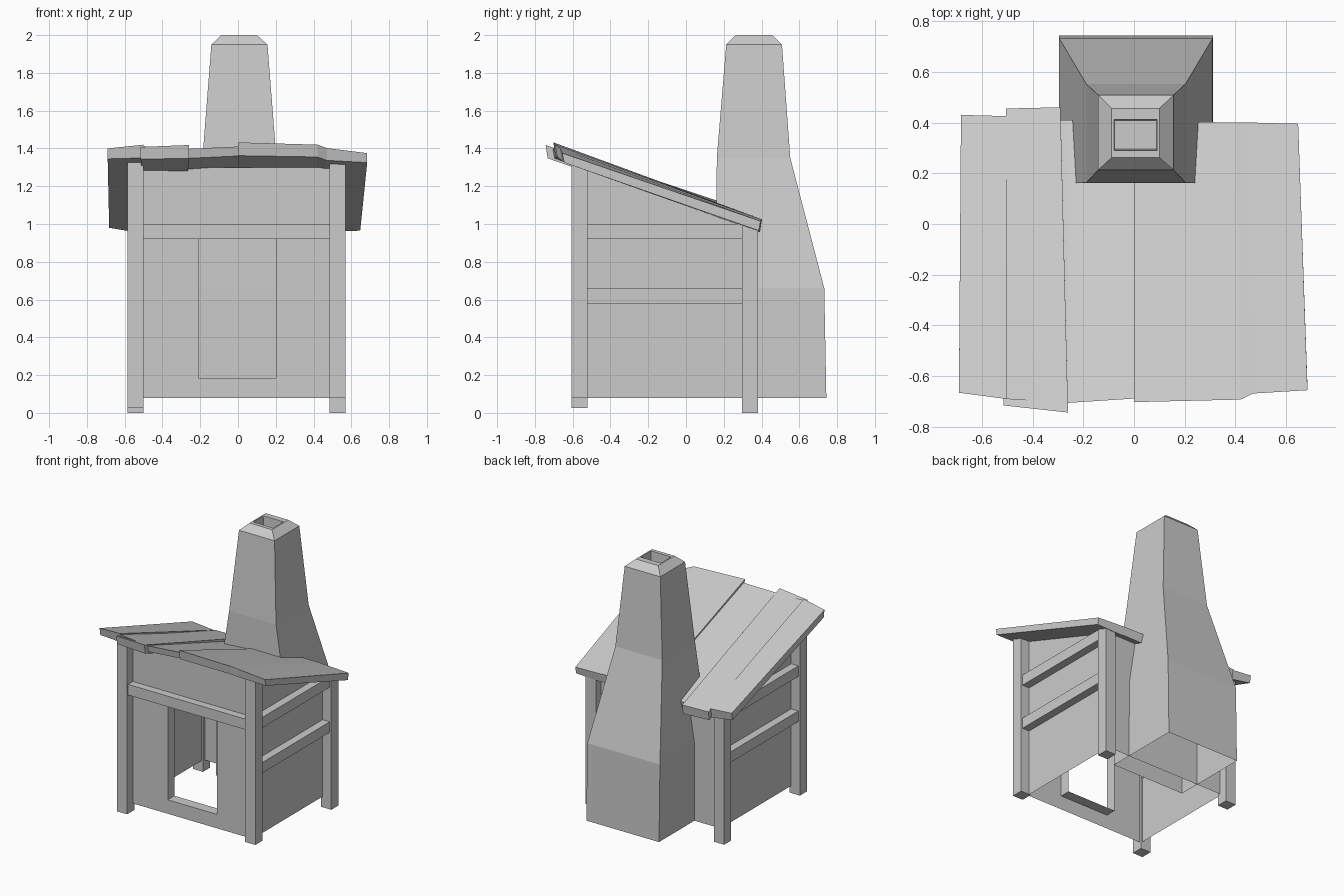
import bpy

if "Cube" in bpy.data.objects:
    bpy.data.objects.remove(bpy.data.objects["Cube"])

CX = -0.0075  # centre line of the timber frame


def mesh_object(name, verts, faces):
    me = bpy.data.meshes.new(name)
    me.from_pydata(verts, [], faces)
    me.update()
    ob = bpy.data.objects.new(name, me)
    bpy.context.collection.objects.link(ob)
    return ob


def under_roof(y):
    """Height just inside the roof slab at depth y."""
    return 1.325 - 0.36 * (y + 0.6)


def box(name, x0, x1, y0, y1, z0, z1=None):
    """Box; without z1 its top follows the roof slope."""
    ta, tb = (z1, z1) if z1 is not None else (under_roof(y0), under_roof(y1))
    v = [(x0, y0, z0), (x1, y0, z0), (x1, y1, z0), (x0, y1, z0),
         (x0, y0, ta), (x1, y0, ta), (x1, y1, tb), (x0, y1, tb)]
    f = [(3, 2, 1, 0), (4, 5, 6, 7), (0, 1, 5, 4),
         (1, 2, 6, 5), (2, 3, 7, 6), (3, 0, 4, 7)]
    return mesh_object(name, v, f)


def loft(name, rings):
    """Join rectangles (x0, x1, y0, y1, z); the last one is capped."""
    v, f = [], []
    for x0, x1, y0, y1, z in rings:
        v += [(x0, y0, z), (x1, y0, z), (x1, y1, z), (x0, y1, z)]
    for r in range(len(rings) - 1):
        for i in range(4):
            j = (i + 1) % 4
            f.append((4 * r + i, 4 * r + j, 4 * r + 4 + j, 4 * r + 4 + i))
    n = len(v)
    f.append((n - 4, n - 3, n - 2, n - 1))
    return mesh_object(name, v, f)


def roof_board(name, stations):
    """Slab from stations (x front, x back, y front, z front, y back, z back, thickness)."""
    v, f = [], []
    for xf, xb, yf, zf, yb, zb, t in stations:
        v += [(xf, yf, zf), (xb, yb, zb), (xb, yb - 0.01, zb - t), (xf, yf + 0.01, zf - t)]
    for s in range(len(stations) - 1):
        for i in range(4):
            j = (i + 1) % 4
            f.append((4 * s + i, 4 * s + 4 + i, 4 * s + 4 + j, 4 * s + j))
    n = len(v)
    f += [(0, 1, 2, 3), (n - 1, n - 2, n - 3, n - 4)]
    return mesh_object(name, v, f)


# corner posts with uneven feet
for name, side, y0, foot in (("front_left_post", -1, -0.607, 0.025),
                             ("front_right_post", 1, -0.607, 0.08),
                             ("back_left_post", -1, 0.297, 0.0),
                             ("back_right_post", 1, 0.297, 0.0)):
    xs = sorted((CX + side * 0.4925, CX + side * 0.5775))
    box(name, xs[0], xs[1], y0, y0 + 0.085, foot)

# side walls and their rails
for label, s in (("left", -1), ("right", 1)):
    wx = CX + s * 0.505
    wall = [(wx, -0.53, 0.08), (wx, 0.32, 0.08),
            (wx, 0.32, under_roof(0.32)), (wx, -0.53, under_roof(-0.53))]
    mesh_object(label + "_wall", wall, [(0, 1, 2, 3) if s > 0 else (3, 2, 1, 0)])
    xs = sorted((CX + s * 0.50, CX + s * 0.565))
    for k, z in (("lower", 0.58), ("upper", 0.92)):
        box(f"{label}_{k}_rail", xs[0], xs[1], -0.525, 0.30, z, z + (0.08))

# back wall
by, bz = 0.32, under_roof(0.32)
mesh_object("back_wall", [(-0.51, by, 0.08), (0.495, by, 0.08), (0.495, by, bz), (-0.51, by, bz)],
            [(3, 2, 1, 0)])

# front wall with a doorway and its reveal
wy = -0.537
outer = [(-0.51, 0.08), (0.495, 0.08), (0.495, 1.3), (-0.51, 1.3)]
door = [(-0.21, 0.185), (0.2, 0.185), (0.2, 1.0), (-0.21, 1.0)]
verts = [(x, wy, z) for x, z in outer + door] + [(x, wy + 0.08, z) for x, z in door]
faces = []
for i in range(4):
    j = (i + 1) % 4
    faces += [(i, j, 4 + j, 4 + i), (4 + i, 4 + j, 8 + j, 8 + i)]
mesh_object("front_wall", verts, faces)
box("front_rail", -0.505, 0.49, -0.595, -0.53, 0.92, 1.0)

# chimney: base, shoulders, stack, bevelled rim, flue
loft("chimney", [(-0.295, 0.312, 0.16, 0.743, 0.08),
                 (-0.295, 0.31, 0.16, 0.732, 0.66),
                 (-0.188, 0.203, 0.163, 0.552, 1.35),
                 (-0.141, 0.156, 0.213, 0.508, 1.95),
                 (-0.088, 0.1, 0.262, 0.456, 2.0),
                 (-0.078, 0.09, 0.29, 0.412, 2.0),
                 (-0.074, 0.086, 0.295, 0.408, 1.9)])

# uneven roof boards
roof_board("roof_left", [(-0.69, -0.682, -0.665, 1.40, 0.43, 1.035, 0.055),
                         (-0.50, -0.50, -0.69, 1.42, 0.425, 1.02, 0.07)])
roof_board("roof_loose_board", [(-0.515, -0.505, -0.715, 1.408, 0.455, 1.008, 0.065),
                                (-0.26, -0.29, -0.743, 1.418, 0.46, 1.005, 0.07)])
roof_board("roof_middle", [(-0.50, -0.50, -0.69, 1.412, 0.41, 1.01, 0.06),
                           (-0.26, -0.26, -0.705, 1.398, 0.41, 1.0, 0.05),
                           (0.0, 0.0, -0.688, 1.41, 0.405, 1.02, 0.05)])
roof_board("roof_right", [(0.0, 0.0, -0.702, 1.432, 0.405, 1.025, 0.07),
                          (0.42, 0.40, -0.692, 1.42, 0.40, 1.025, 0.065),
                          (0.47, 0.45, -0.668, 1.402, 0.40, 1.022, 0.065),
                          (0.684, 0.647, -0.655, 1.375, 0.395, 1.015, 0.05)])
